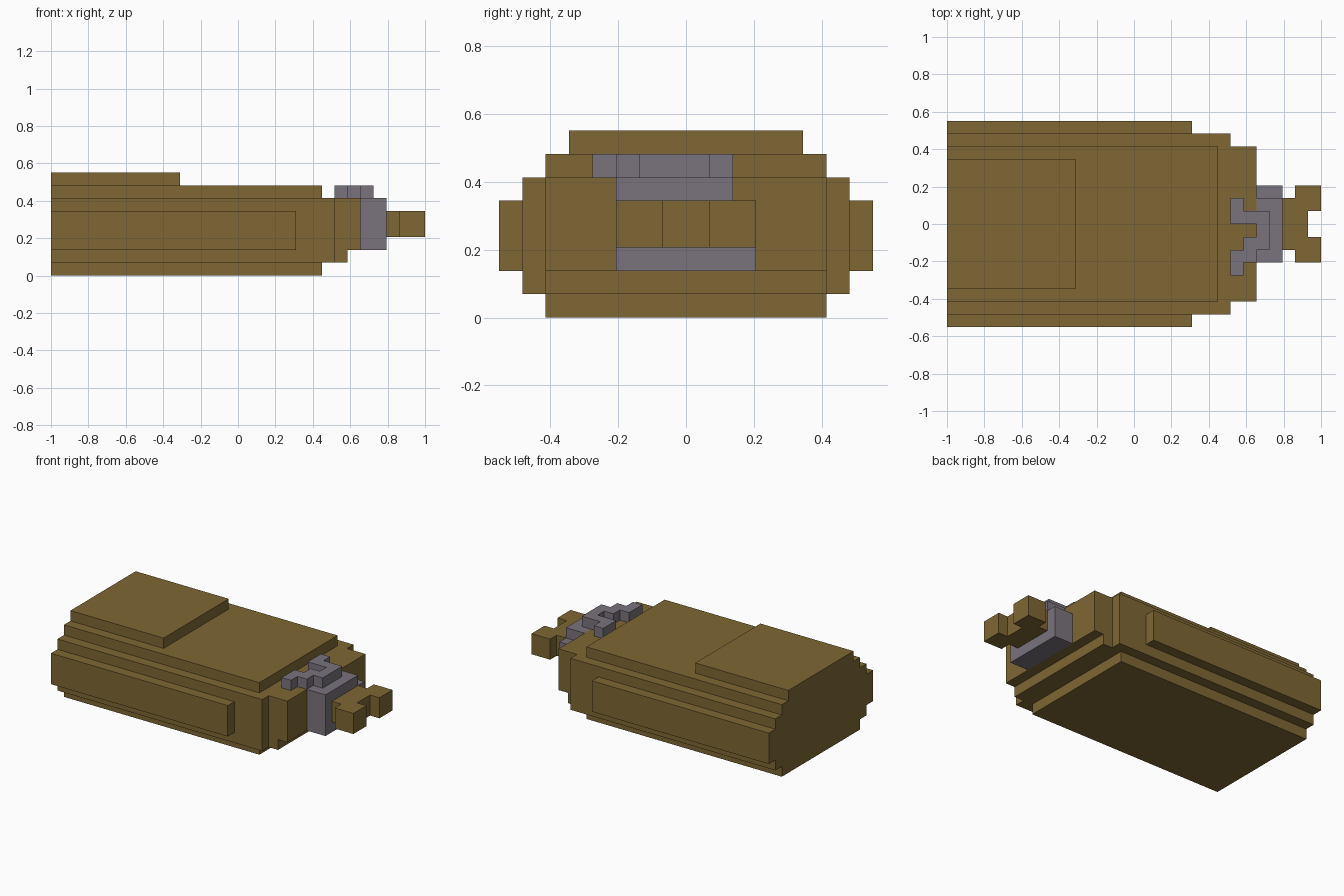
import bpy, bmesh

if "Cube" in bpy.data.objects:
    bpy.data.objects.remove(bpy.data.objects["Cube"], do_unlink=True)

U = 2 / 29  # one block unit; x runs 0..29 from the rear end, y is centred


def material(name, rgb):
    m = bpy.data.materials.new(name)
    m.use_nodes = True
    m.diffuse_color = (*rgb, 1)
    bsdf = m.node_tree.nodes["Principled BSDF"]
    bsdf.inputs["Base Color"].default_value = (*rgb, 1)
    bsdf.inputs["Roughness"].default_value = 0.8
    return m


BROWN = material("olive brown", (0.209, 0.135, 0.034))
GREY = material("warm grey", (0.195, 0.174, 0.202))


def prism(name, outline, z0, z1, mat):
    """Extrude a counter-clockwise xy outline (block units) from z0 to z1."""
    bm = bmesh.new()
    base = bm.faces.new([bm.verts.new((x * U - 1, y * U, z0 * U)) for x, y in outline])
    top = bmesh.ops.extrude_face_region(bm, geom=[base])["geom"]
    verts = [g for g in top if isinstance(g, bmesh.types.BMVert)]
    bmesh.ops.translate(bm, verts=verts, vec=(0, 0, (z1 - z0) * U))
    bmesh.ops.recalc_face_normals(bm, faces=bm.faces)
    mesh = bpy.data.meshes.new(name)
    bm.to_mesh(mesh)
    bm.free()
    mesh.materials.append(mat)
    obj = bpy.data.objects.new(name, mesh)
    bpy.context.collection.objects.link(obj)
    return obj


def box(name, x, y, z, mat):
    return prism(name, [(x[0], y[0]), (x[1], y[0]), (x[1], y[1]), (x[0], y[1])], *z, mat)


# Stepped body, bottom to top
box("base_plate", (0, 21), (-6, 6), (0, 1), BROWN)
box("main_body", (0, 22), (-7, 7), (1, 6), BROWN)
box("upper_deck", (0, 21), (-6, 6), (6, 7), BROWN)
box("top_pad", (0, 10), (-5, 5), (7, 8), BROWN)
for side, y in (("left", (7, 8)), ("right", (-8, -7))):
    box("side_panel_" + side, (0, 19), y, (2, 5), BROWN)

# Nose
box("nose_lip", (22, 23), (-6, 6), (1, 2), BROWN)
box("nose", (22, 24), (-6, 6), (2, 6), BROWN)

# Grey collar with a lower shoulder on one side
box("collar", (24, 26), (-3, 2), (2, 6), GREY)
box("collar_shoulder", (24, 26), (2, 3), (2, 5), GREY)

# Clasp lying on top of the nose and collar
prism("clasp", [(25, -2), (25, 1), (23, 1), (23, 2), (22, 2), (22, 0), (24, 0), (24, -1),
                (23, -1), (23, -2), (22, -2), (22, -4), (23, -4), (23, -3), (24, -3),
                (24, -2)], 6, 7, GREY)

# Forked tip
prism("forked_tip", [(26, -2), (27, -2), (27, -3), (29, -3), (29, -1), (28, -1),
                     (28, 1), (29, 1), (29, 3), (27, 3), (27, 2), (26, 2)], 3, 5, BROWN)
